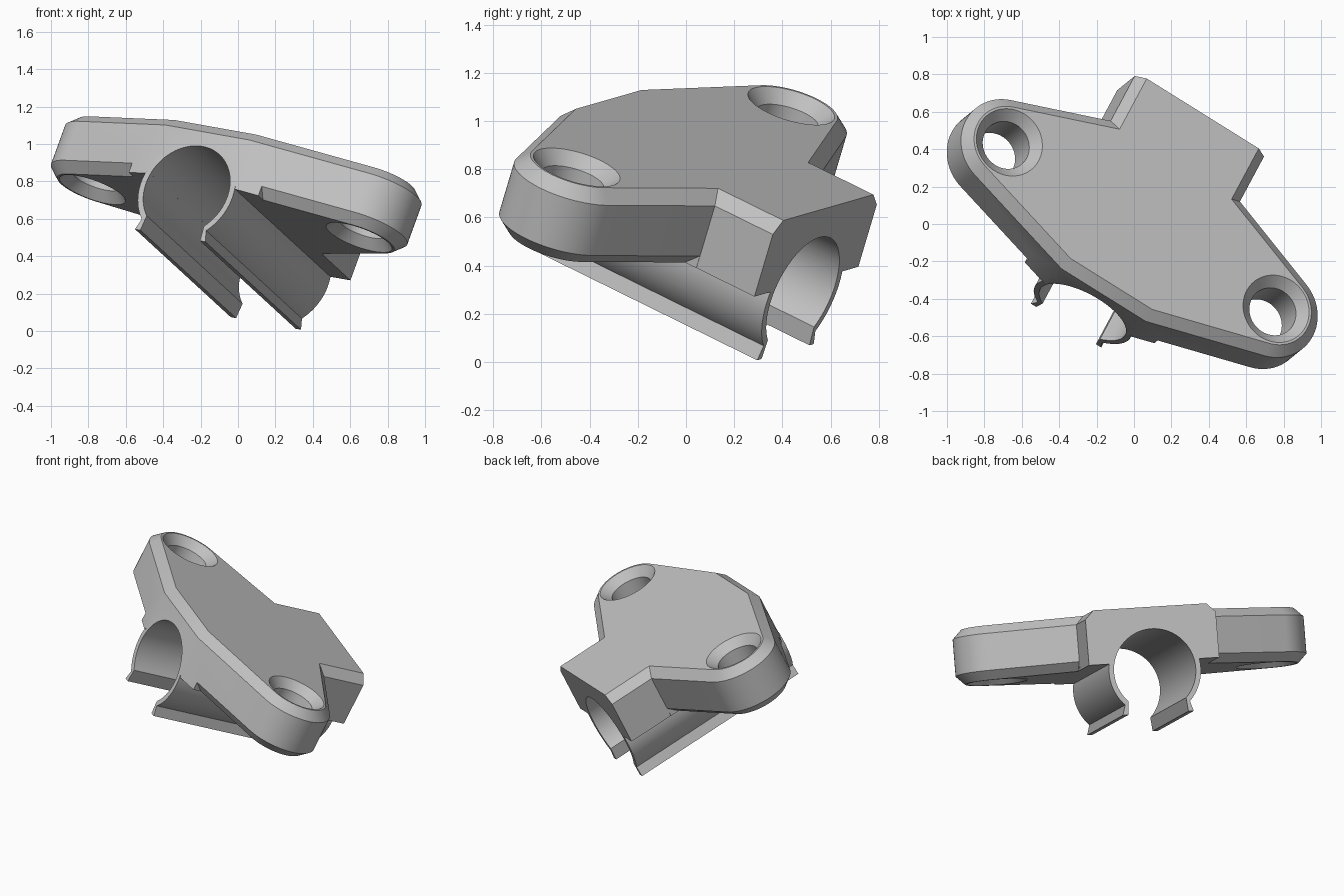
import bpy, bmesh
from math import acos, atan2, cos, sin, pi, radians
from mathutils import Matrix, Vector

cube = bpy.data.objects.get("Cube")
if cube:
    bpy.data.objects.remove(cube, do_unlink=True)

grey = bpy.data.materials.new("mid_grey")
grey.use_nodes = True
grey.diffuse_color = (0.53, 0.53, 0.53, 1)
grey.node_tree.nodes["Principled BSDF"].inputs["Base Color"].default_value = grey.diffuse_color

# Tilted frame: U joins the bolt holes, V follows the tube, N is the plate normal
U = Vector((0.838, -0.523, -0.15)).normalized()
V = Vector((0.433, 0.809, -0.398))
V = (V - U * V.dot(U)).normalized()
N = U.cross(V)
ORIGIN = U * -0.097 + N * 0.86
FRAME = Matrix((U, V, N)).transposed().to_4x4()
FRAME.translation = ORIGIN

THICK, BEVEL = 0.34, 0.055
FRONT, BACK = -0.745, 0.382
BLOCK = 0.357
HOLE = Vector((0.85, -0.359))
END_R = 0.2
AXIS_W, BORE_R, WALL_R = -0.395, 0.258, 0.29


def loft(name, rings):
    """Closed solid through rings with equal point counts."""
    bm = bmesh.new()
    loops = [[bm.verts.new(p) for p in ring] for ring in rings]
    count = len(loops[0])
    for a, b in zip(loops, loops[1:]):
        for i in range(count):
            j = (i + 1) % count
            bm.faces.new((a[i], a[j], b[j], b[i]))
    bm.faces.new(loops[0])
    bm.faces.new(loops[-1])
    bmesh.ops.recalc_face_normals(bm, faces=bm.faces)
    mesh = bpy.data.meshes.new(name)
    bm.to_mesh(mesh)
    bm.free()
    mesh.materials.append(grey)
    obj = bpy.data.objects.new(name, mesh)
    bpy.context.collection.objects.link(obj)
    return obj


def combine(target, other, operation):
    mod = target.modifiers.new("combine", "BOOLEAN")
    mod.operation = operation
    mod.solver = "EXACT"
    mod.object = other
    other.hide_render = True
    bpy.context.view_layer.objects.active = target
    bpy.ops.object.modifier_apply(modifier=mod.name)
    bpy.data.objects.remove(other, do_unlink=True)


def finish(obj):
    obj.data.transform(FRAME)
    bpy.ops.object.select_all(action="DESELECT")
    obj.select_set(True)
    bpy.context.view_layer.objects.active = obj
    bpy.ops.object.shade_smooth_by_angle(angle=radians(25))


def tangent_angle(point, side):
    d = point - HOLE
    return atan2(d.y, d.x) + side * acos(END_R / d.length)


def top_outline():
    """Plate outline, counterclockwise, with round ends about the holes."""
    front, inner = Vector((0.26, FRONT)), Vector((BLOCK, 0.047))
    start = tangent_angle(front, 1)
    end = tangent_angle(inner, -1)
    sweep = (end - start) % (2 * pi)
    steps = 28
    half = [front]
    for i in range(steps + 1):
        a = start + sweep * i / steps
        half.append(HOLE + END_R * Vector((cos(a), sin(a))))
    half += [inner, Vector((BLOCK, BACK))]
    return half + [Vector((-p.x, p.y)) for p in reversed(half)]


def grow(points, amount):
    """Mitred offset that keeps the back edge in place."""
    out = []
    for i, p in enumerate(points):
        a = (p - points[i - 1]).normalized()
        b = (points[(i + 1) % len(points)] - p).normalized()
        na, nb = Vector((a.y, -a.x)), Vector((b.y, -b.x))
        q = p + (na + nb) * amount / (1 + na.dot(nb))
        out.append(Vector((q.x, min(q.y, BACK))))
    return out


def level(points, w):
    return [(p.x, p.y, w) for p in points]


def circle(x, y, w, r, count=64):
    return [(x + r * cos(2 * pi * i / count), y + r * sin(2 * pi * i / count), w)
            for i in range(count)]


# Plate with both rims bevelled
small = top_outline()
full = grow(small, BEVEL)
plate = loft("bracket_plate", [level(small, 0), level(full, -BEVEL),
                               level(full, BEVEL - THICK), level(small, -THICK)])

# Middle block, square at the bottom
block = loft("middle_block", [level(full, -0.2), level(full, -THICK)])
side = BLOCK + BEVEL + 0.001
strip = [Vector((-side, -2)), Vector((side, -2)), Vector((side, 2)), Vector((-side, 2))]
combine(block, loft("strip", [level(strip, -0.1), level(strip, -0.5)]), "INTERSECT")
combine(plate, block, "UNION")

# Tube bore
bore = loft("bore", [[(x, y, z + AXIS_W) for x, z, y in circle(0, 0, v, BORE_R, 96)]
                     for v in (-1.2, 1)])
combine(plate, bore, "DIFFERENCE")

# Bolt holes, countersunk on both faces
for s in (-1, 1):
    profile = [(0.01, 0.197), (-BEVEL, 0.132), (BEVEL - THICK, 0.132), (-THICK - 0.01, 0.197)]
    hole = loft("bolt_hole", [circle(s * HOLE.x, HOLE.y, w, r) for w, r in profile])
    combine(plate, hole, "DIFFERENCE")
finish(plate)

# Snap clip arms with straight lips
for s, name in ((-1, "right_clip_arm"), (1, "left_clip_arm")):
    angles = [radians(14 - 59 * i / 20) for i in range(21)]
    section = [(WALL_R * cos(a), WALL_R * sin(a)) for a in angles]
    section += [(0.224, -0.268), (0.19, -0.268)]
    section += [(BORE_R * cos(a), BORE_R * sin(a)) for a in reversed(angles)]
    arm = loft(name, [[(s * x, v, z + AXIS_W) for x, z in section]
                      for v in (FRONT - BEVEL, BACK)])
    finish(arm)
